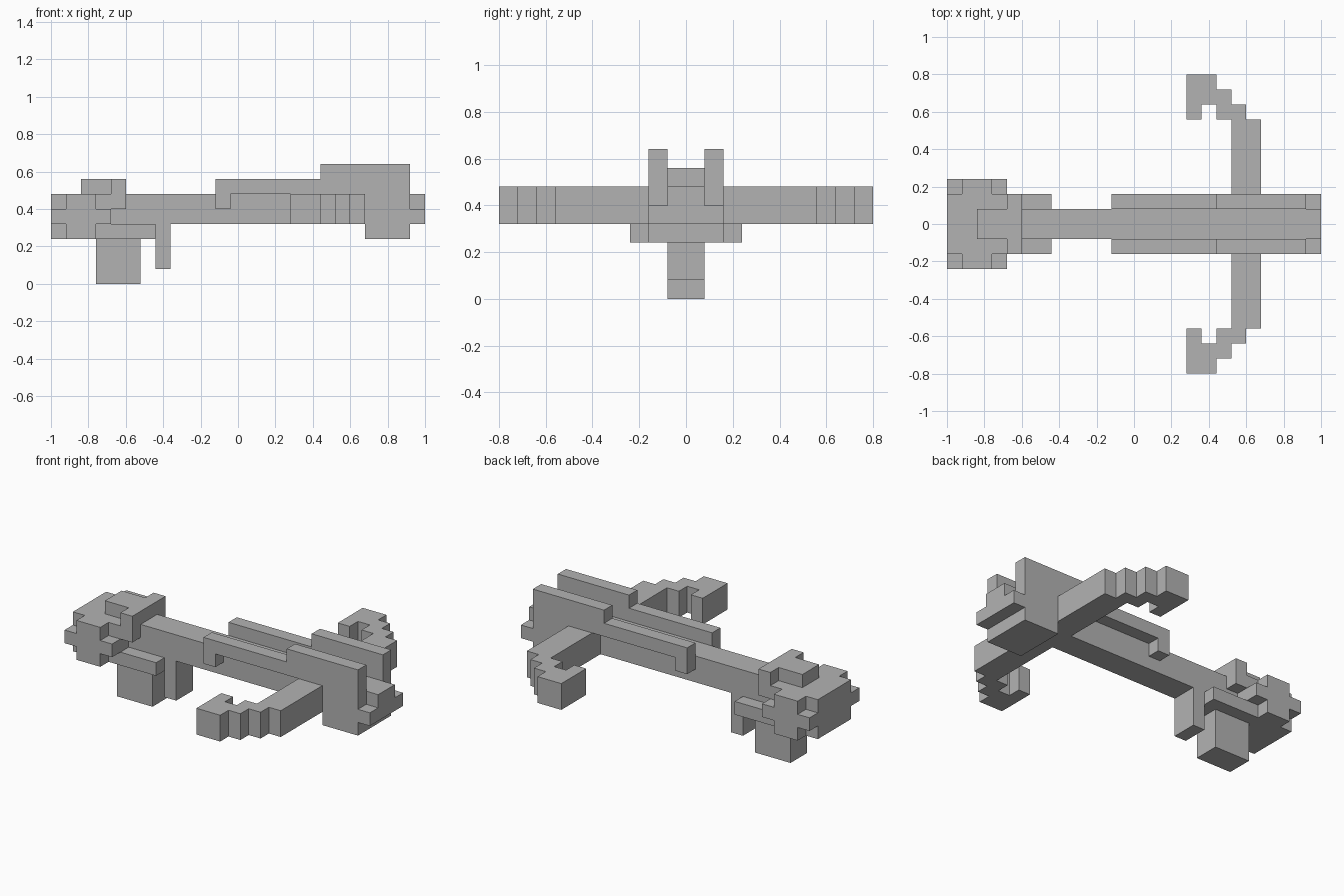
import bpy
import bmesh
from mathutils import Vector

if "Cube" in bpy.data.objects:
    bpy.data.objects.remove(bpy.data.objects["Cube"], do_unlink=True)

U = 0.08  # size of one block; x is counted from the butt end

grey = bpy.data.materials.new("plain_grey")
grey.use_nodes = True
colour = (0.45, 0.45, 0.45, 1)
grey.diffuse_color = colour
grey.node_tree.nodes["Principled BSDF"].inputs["Base Color"].default_value = colour


def prism(name, outline, low, high, axis="Y", mirror=False):
    """Extrude an outline (x,z along Y, or x,y along Z) given in blocks."""
    def place(a, b, depth):
        y, z = (depth, b) if axis == "Y" else (b, depth)
        return Vector((a * U - 1, y * U, z * U))

    bm = bmesh.new()
    face = bm.faces.new([bm.verts.new(place(a, b, low)) for a, b in outline])
    result = bmesh.ops.extrude_face_region(bm, geom=[face])
    moved = [v for v in result["geom"] if isinstance(v, bmesh.types.BMVert)]
    shift = place(0, 0, high) - place(0, 0, low)
    bmesh.ops.translate(bm, verts=moved, vec=shift)
    bmesh.ops.recalc_face_normals(bm, faces=bm.faces)
    mesh = bpy.data.meshes.new(name)
    bm.to_mesh(mesh)
    bm.free()
    mesh.materials.append(grey)
    obj = bpy.data.objects.new(name, mesh)
    bpy.context.collection.objects.link(obj)
    if mirror:
        mod = obj.modifiers.new("Mirror", "MIRROR")
        mod.use_axis = (False, True, False)
        mod.use_clip = False
        mod.use_mirror_merge = False
    return obj


def block(name, x0, x1, half_width, z0, z1):
    """A box centred across the width."""
    return prism(name, [(x0, z0), (x1, z0), (x1, z1), (x0, z1)],
                 -half_width, half_width)


# Central stock and nose
block("stock_beam", 4, 25, 1, 4, 6)
block("nose_underside", 21, 24, 1, 3, 4)
block("nose_tip", 24, 25, 2, 4, 5)

# Butt end, with a cross-shaped boss on each side
block("butt_core", 0, 4, 2, 3, 6)
prism("butt_side_boss",
      [(1, 3), (3, 3), (3, 4), (4, 4), (4, 5), (3, 5),
       (3, 6), (1, 6), (1, 5), (0, 5), (0, 4), (1, 4)],
      2, 3, mirror=True)
block("butt_top_ridge", 2, 4, 1, 6, 7)
block("butt_collar", 4, 5, 2, 5, 7)

# Grip and trigger
block("grip_plate", 4, 7, 2, 3, 4)
block("grip", 3, 6, 1, 0, 3)
block("trigger", 7, 8, 1, 1, 4)

# Raised rails on both sides of the groove
prism("side_rail",
      [(11, 5), (12, 5), (12, 6), (21, 6), (21, 3), (24, 3),
       (24, 8), (18, 8), (18, 7), (11, 7)],
      1, 2, mirror=True)

# Stepped limbs with hooked ends
prism("bow_limb",
      [(19, 1), (21, 1), (21, 7), (20, 7), (20, 8), (19, 8), (19, 9), (18, 9),
       (18, 10), (16, 10), (16, 7), (17, 7), (17, 8), (18, 8), (18, 7), (19, 7)],
      4, 6, axis="Z", mirror=True)
